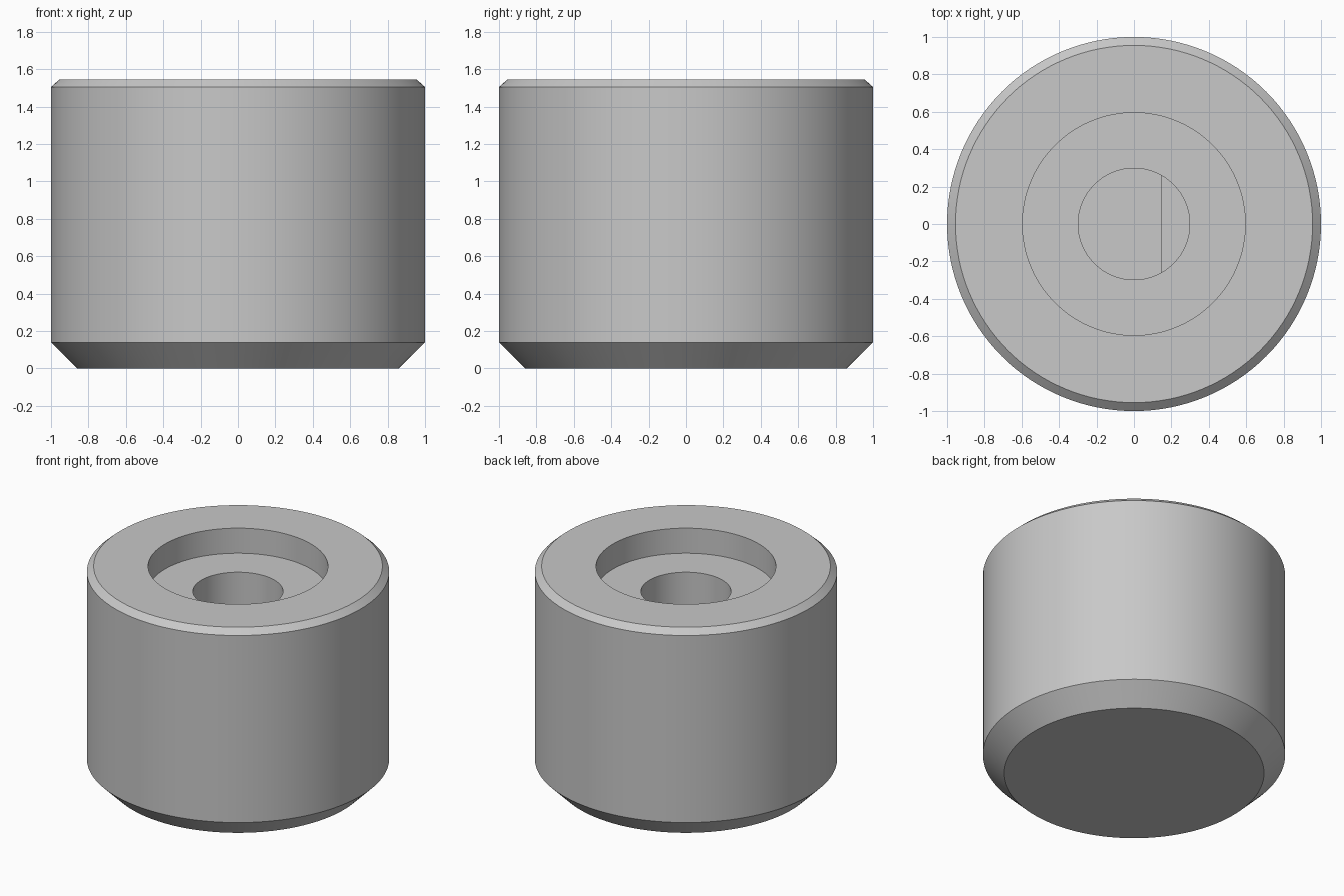
import bpy, bmesh, math
from mathutils import Vector

cube = bpy.data.objects.get("Cube")
if cube:
    bpy.data.objects.remove(cube, do_unlink=True)

SEGMENTS = 128
LEDGE_Z, FLOOR_Z = 1.13, 0.4   # bottom of the round bore and of the D-shaped socket
FLAT_X = 0.145                 # position of the socket's flat side

# Outline from the bottom chamfer, over the top, into the recess and bore
profile = [(0.86, 0), (1, 0.14), (1, 1.505), (0.955, 1.545),
           (0.595, 1.545), (0.595, 1.362), (0.298, 1.362), (0.298, LEDGE_Z)]

grey = bpy.data.materials.new("plain grey")
grey.use_nodes = True
colour = (0.58, 0.58, 0.58, 1)
grey.diffuse_color = colour
grey.node_tree.nodes["Principled BSDF"].inputs["Base Color"].default_value = colour

# Turned body, closed at the base and at the bore's bottom
bm = bmesh.new()
verts = [bm.verts.new((r, 0, z)) for r, z in profile]
edges = [bm.edges.new(pair) for pair in zip(verts, verts[1:])]
bmesh.ops.spin(bm, geom=verts + edges, cent=(0, 0, 0), axis=(0, 0, 1),
               angle=math.tau, steps=SEGMENTS, use_merge=True)
bmesh.ops.remove_doubles(bm, verts=bm.verts[:], dist=0.0001)
bmesh.ops.holes_fill(bm, edges=[e for e in bm.edges if e.is_boundary], sides=0)

# D-shaped socket: split the bore's bottom along the flat and sink the larger part
def bore_bottom():
    return [f for f in bm.faces if all(abs(v.co.z - LEDGE_Z) < 0.001 for v in f.verts)]

disc = bore_bottom()
geom = disc + list(disc[0].edges) + list(disc[0].verts)
bmesh.ops.bisect_plane(bm, geom=geom, plane_co=(FLAT_X, 0, 0), plane_no=(1, 0, 0))
d_face = min(bore_bottom(), key=lambda f: f.calc_center_median().x)
sunk = bmesh.ops.extrude_discrete_faces(bm, faces=[d_face])["faces"][0]
bmesh.ops.translate(bm, verts=list(sunk.verts), vec=Vector((0, 0, FLOOR_Z - LEDGE_Z)))
bmesh.ops.recalc_face_normals(bm, faces=bm.faces[:])

mesh = bpy.data.meshes.new("knob_body")
bm.to_mesh(mesh)
bm.free()
mesh.materials.append(grey)
body = bpy.data.objects.new("knob_body", mesh)
bpy.context.collection.objects.link(body)

# Smooth round walls with crisp rims
bpy.context.view_layer.objects.active = body
body.select_set(True)
bpy.ops.object.shade_smooth_by_angle(angle=math.radians(30))
